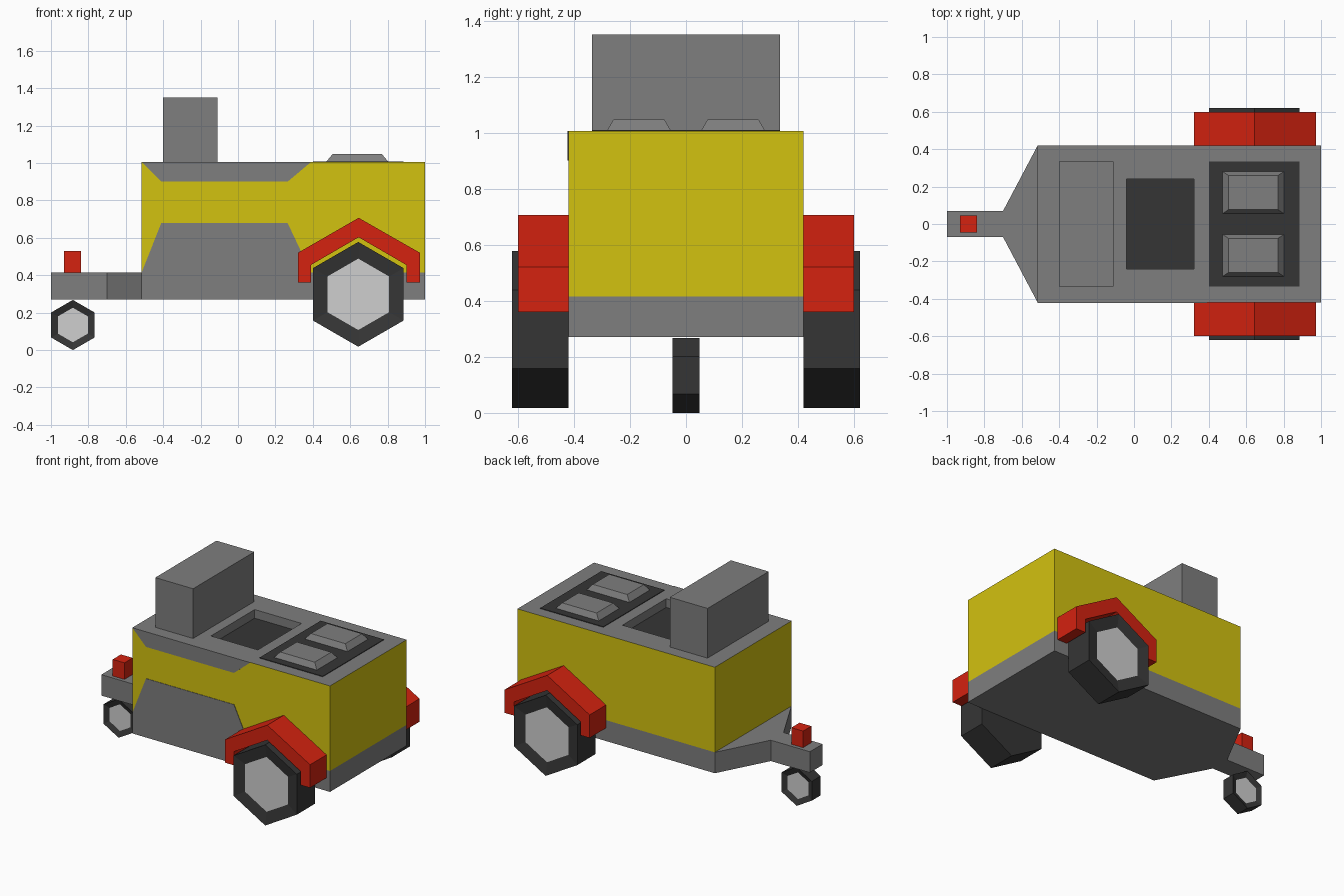
import bpy, bmesh, math
from mathutils import Vector

cube = bpy.data.objects.get("Cube")
if cube:
    bpy.data.objects.remove(cube, do_unlink=True)


def material(name, r, g, b):
    m = bpy.data.materials.new(name)
    m.use_nodes = True
    m.diffuse_color = (r, g, b, 1)
    m.node_tree.nodes["Principled BSDF"].inputs["Base Color"].default_value = (r, g, b, 1)
    return m


YELLOW = material("yellow paint", 0.65, 0.54, 0.005)
GREY = material("grey metal", 0.21, 0.21, 0.21)
DARK = material("dark rubber", 0.036, 0.036, 0.036)
RED = material("red paint", 0.66, 0.016, 0.005)
SILVER = material("light hub", 0.62, 0.62, 0.62)


def prism_mesh(points, axis, lo, hi):
    """Extrude a plan (axis z) or side (axis y) outline between lo and hi."""
    bm = bmesh.new()
    place = (lambda a, b, t: (a, b, t)) if axis == "z" else (lambda a, b, t: (a, t, b))
    base = bm.faces.new([bm.verts.new(place(a, b, lo)) for a, b in points])
    out = bmesh.ops.extrude_face_region(bm, geom=[base])["geom"]
    moved = [v for v in out if isinstance(v, bmesh.types.BMVert)]
    bmesh.ops.translate(bm, verts=moved, vec=Vector(place(0, 0, hi - lo)))
    bmesh.ops.recalc_face_normals(bm, faces=bm.faces)
    return bm


def finish(name, bm, *mats):
    mesh = bpy.data.meshes.new(name)
    bm.to_mesh(mesh)
    bm.free()
    for m in mats:
        mesh.materials.append(m)
    obj = bpy.data.objects.new(name, mesh)
    bpy.context.collection.objects.link(obj)
    return obj


def prism(name, points, axis, lo, hi, mat):
    return finish(name, prism_mesh(points, axis, lo, hi), mat)


def rect(x0, x1, y0, y1):
    return [(x0, y0), (x1, y0), (x1, y1), (x0, y1)]


def wheel(name, x, z, radius, hub, lo, hi, sides):
    """Six-sided tyre with a sunken hub on the given sides."""
    pts = [(x + radius * math.sin(math.radians(60 * i)),
            z + radius * math.cos(math.radians(60 * i))) for i in range(6)]
    bm = prism_mesh(pts, "y", lo, hi)
    caps = [f for f in bm.faces if any(f.normal.y * s > 0.9 for s in sides)]
    for cap in caps:
        sink = cap.normal * -0.015
        bmesh.ops.inset_individual(bm, faces=[cap], thickness=(radius - hub) * 0.866)
        bmesh.ops.translate(bm, verts=cap.verts[:], vec=sink)
        cap.material_index = 1
    finish(name, bm, DARK, SILVER)


FLOOR, DECK, TOP, HALF = 0.27, 0.415, 1.005, 0.42

# Chassis with tapered drawbar
half_plan = [(-1, 0.07), (-0.7, 0.07), (-0.515, HALF), (1, HALF)]
plan = half_plan + [(x, -y) for x, y in reversed(half_plan)]
prism("chassis", plan, "z", FLOOR, DECK, GREY)

# Body with a grey top and a sunken tray
bm = prism_mesh(rect(-0.515, 1, -HALF, HALF), "z", DECK, TOP)
for co, no in (((-0.04, 0, 0), (1, 0, 0)), ((0.32, 0, 0), (1, 0, 0)),
               ((0, -0.24, 0), (0, 1, 0)), ((0, 0.24, 0), (0, 1, 0))):
    bmesh.ops.bisect_plane(bm, geom=bm.verts[:] + bm.edges[:] + bm.faces[:],
                           plane_co=co, plane_no=no)
for f in bm.faces:
    f.material_index = 1 if f.normal.z > 0.9 else 0
tray = next(f for f in bm.faces if f.normal.z > 0.9
            and (f.calc_center_median() - Vector((0.14, 0, TOP))).length < 0.05)
floor = bmesh.ops.extrude_discrete_faces(bm, faces=[tray])["faces"][0]
# Join the tray floor to its rim with side walls
rim = [v.co.copy() for v in floor.verts]
bmesh.ops.translate(bm, verts=floor.verts[:], vec=(0, 0, -0.06))
floor.material_index = 2
bmesh.ops.recalc_face_normals(bm, faces=bm.faces)
finish("body", bm, YELLOW, GREY, DARK)

# Grey panels on the front side
prism("lower_panel", [(-0.515, DECK), (-0.41, 0.68), (0.265, 0.68), (0.39, DECK)],
      "y", -HALF - 0.003, -HALF, GREY)
prism("upper_panel", [(-0.515, TOP), (-0.41, 0.9), (0.265, 0.9), (0.39, TOP)],
      "y", -HALF - 0.003, -HALF, GREY)

# Top fittings
prism("tall_box", rect(-0.4, -0.11, -0.335, 0.335), "z", TOP, 1.35, GREY)
prism("dark_pad", rect(0.4, 0.885, -0.335, 0.335), "z", TOP, TOP + 0.004, DARK)
prism("hitch_post", rect(-0.93, -0.84, -0.045, 0.045), "z", DECK, 0.53, RED)

# Bevelled hatches, fenders and main wheels on both sides
fender = [(0.32, 0.36), (0.32, 0.52), (0.645, 0.707), (0.973, 0.52), (0.973, 0.36),
          (0.9, 0.36), (0.9, 0.455), (0.645, 0.603), (0.39, 0.455), (0.39, 0.36)]
for side, label in ((1, "left"), (-1, "right")):
    mid = 0.168 * side
    bm = prism_mesh(rect(0.47, 0.805, mid - 0.115, mid + 0.115), "z", TOP, 1.047)
    for v in bm.verts:
        if v.co.z > 1.03:
            v.co.x += 0.035 if v.co.x < 0.6 else -0.035
            v.co.y += 0.024 if v.co.y < mid else -0.024
    finish(label + "_hatch", bm, GREY)
    lo, hi = sorted((HALF * side, 0.6 * side))
    prism(label + "_fender", fender, "y", lo, hi, RED)
    lo, hi = sorted((HALF * side, 0.62 * side))
    wheel(label + "_wheel", 0.643, 0.298, 0.28, 0.177, lo, hi, (side,))

# Small support wheel
wheel("support_wheel", -0.883, 0.134, 0.134, 0.086, -0.048, 0.048, (1, -1))
